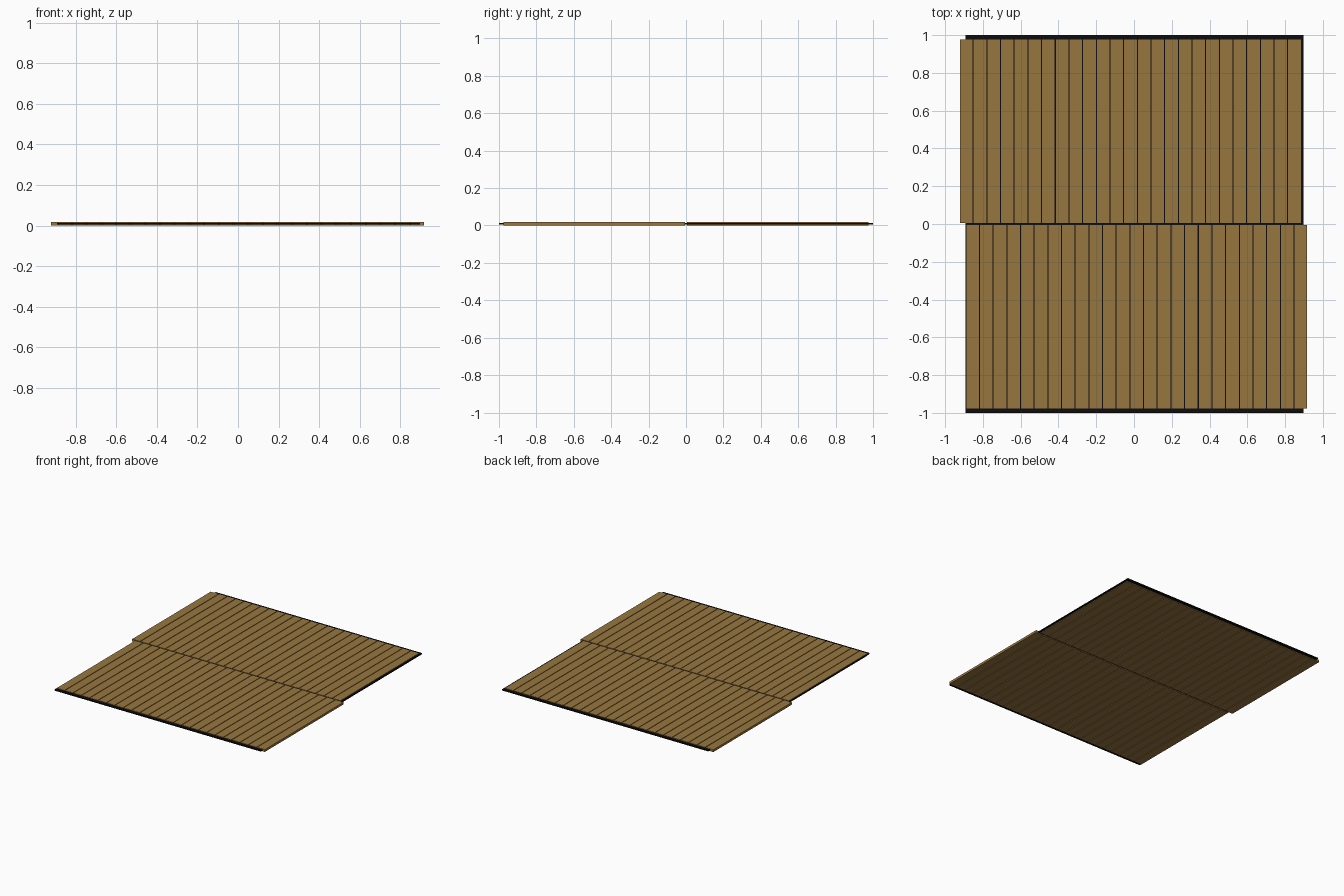
import bpy

if "Cube" in bpy.data.objects:
    bpy.data.objects.remove(bpy.data.objects["Cube"])


def material(name, color):
    m = bpy.data.materials.new(name)
    m.diffuse_color = color
    m.use_nodes = True
    m.node_tree.nodes["Principled BSDF"].inputs["Base Color"].default_value = m.diffuse_color
    return m


wood = material("wood", (0.31, 0.18, 0.05, 1))
black = material("black", (0.004, 0.004, 0.005, 1))


def box(name, lo, hi, mat):
    bpy.ops.mesh.primitive_cube_add(size=1, location=[(a + b) / 2 for a, b in zip(lo, hi)])
    ob = bpy.context.object
    ob.name = name
    ob.scale = [b - a for a, b in zip(lo, hi)]
    bpy.ops.object.transform_apply(location=False, rotation=False, scale=True)
    ob.data.materials.append(mat)
    return ob


COUNT, PITCH, WIDTH, THICK = 25, 0.0724, 0.067, 0.018

# thin dark backing sheet showing through the gaps
box("backing_sheet", (-0.892, -1, 0.006), (0.897, 1, 0.014), black)

# two rows of planks, shifted sideways against each other
for row, x0, y0, y1 in (("back", -0.921, 0.005, 0.977), ("front", -0.888, -0.977, -0.005)):
    for i in range(COUNT):
        x = x0 + i * PITCH
        box(f"{row}_plank_{i + 1}", (x, y0, 0), (x + WIDTH, y1, THICK), wood)
